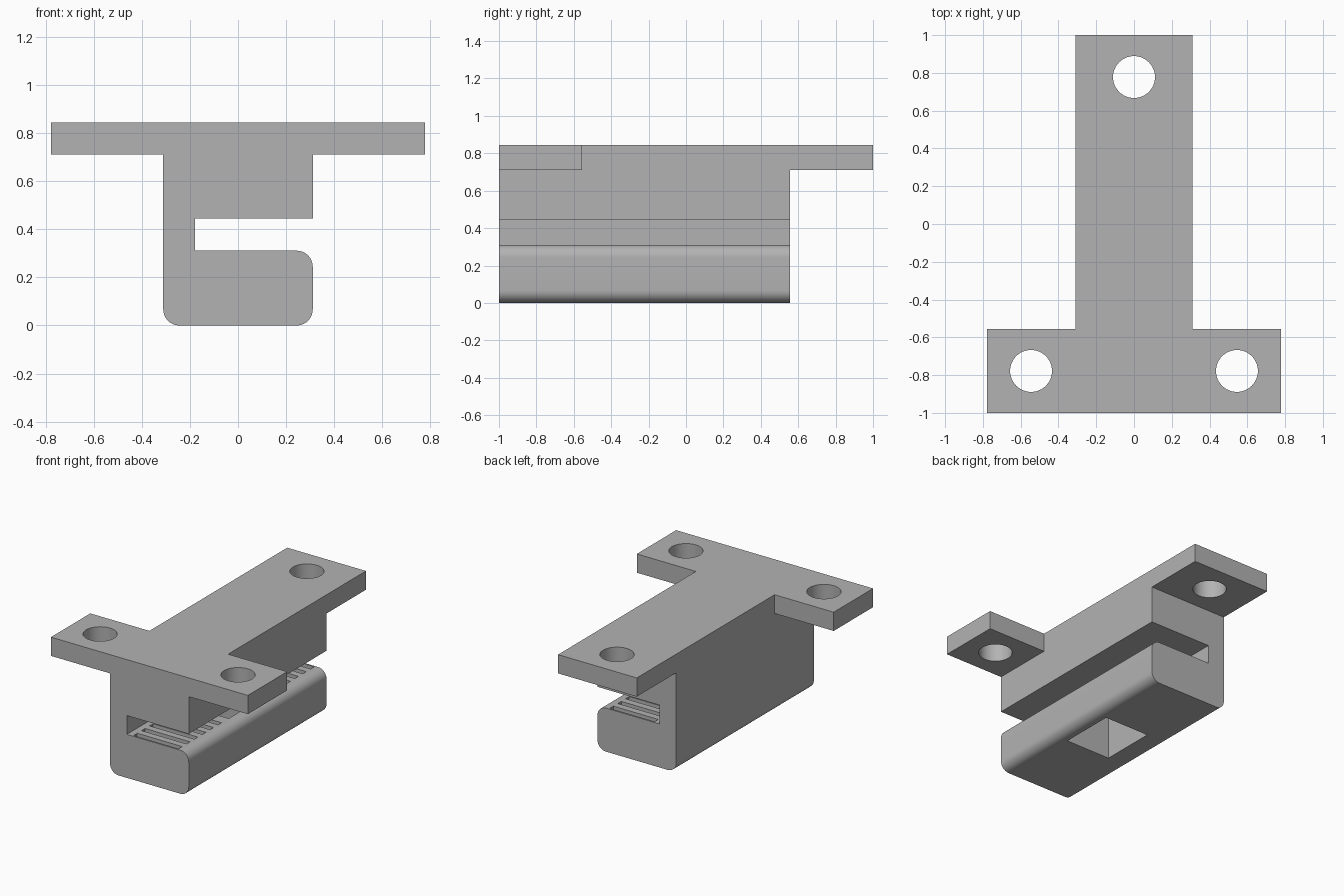
import bpy, bmesh
from math import cos, sin, radians
from mathutils import Matrix, Vector

old = bpy.data.objects.get("Cube")
if old:
    bpy.data.objects.remove(old, do_unlink=True)

grey = bpy.data.materials.new("mid grey")
grey.use_nodes = True
COLOUR = (0.45, 0.45, 0.45, 1)
grey.diffuse_color = COLOUR
grey.node_tree.nodes["Principled BSDF"].inputs["Base Color"].default_value = COLOUR

FRONT, BACK, BODY_BACK = -1.0, 1.0, 0.555
HALF_BODY, HALF_WING = 0.311, 0.778
PLATE_LOW, TOP = 0.711, 0.845
SLOT_LOW, SLOT_HIGH, SLOT_INNER = 0.311, 0.445, -0.178
FILLET = 0.067
MID_Y = (FRONT + BODY_BACK) / 2
TROUGH = (-0.133, 0.222)


def link(name, bm):
    bmesh.ops.recalc_face_normals(bm, faces=bm.faces)
    mesh = bpy.data.meshes.new(name)
    bm.to_mesh(mesh)
    bm.free()
    mesh.materials.append(grey)
    obj = bpy.data.objects.new(name, mesh)
    bpy.context.scene.collection.objects.link(obj)
    return obj


def prism(name, points, direction):
    """Extrude a closed outline along a direction."""
    bm = bmesh.new()
    face = bm.faces.new([bm.verts.new(p) for p in points])
    new = bmesh.ops.extrude_face_region(bm, geom=[face])["geom"]
    verts = [v for v in new if isinstance(v, bmesh.types.BMVert)]
    bmesh.ops.translate(bm, verts=verts, vec=Vector(direction))
    return link(name, bm)


def add_box(bm, x, y, z):
    size = Matrix.Diagonal((x[1] - x[0], y[1] - y[0], z[1] - z[0], 1))
    place = Matrix.Translation((sum(x) / 2, sum(y) / 2, sum(z) / 2))
    bmesh.ops.create_cube(bm, size=1, matrix=place @ size)


def fillet(cx, cz, start):
    """Quarter arc running clockwise from the start angle."""
    return [(cx + FILLET * cos(radians(start - 90 * i / 10)),
             cz + FILLET * sin(radians(start - 90 * i / 10))) for i in range(11)]


def boolean(target, other, operation):
    mod = target.modifiers.new(operation.lower(), "BOOLEAN")
    mod.operation, mod.solver, mod.object = operation, "EXACT", other
    bpy.context.view_layer.objects.active = target
    bpy.ops.object.modifier_apply(modifier=mod.name)
    bpy.data.objects.remove(other, do_unlink=True)


# Hooked body profile with a side slot and rounded lower jaw
edge = HALF_BODY - FILLET
profile = [(-HALF_BODY, TOP), (HALF_BODY, TOP), (HALF_BODY, SLOT_HIGH),
           (SLOT_INNER, SLOT_HIGH), (SLOT_INNER, SLOT_LOW)]
profile += fillet(edge, SLOT_LOW - FILLET, 90)
profile += fillet(edge, FILLET, 0)
profile += fillet(-edge, FILLET, -90)
bracket = prism("clamp_bracket", [(x, FRONT, z) for x, z in profile],
                (0, BODY_BACK - FRONT, 0))

# T-shaped mounting plate
wing_back = FRONT + 0.444
half = [(HALF_WING, FRONT), (HALF_WING, wing_back), (HALF_BODY, wing_back), (HALF_BODY, BACK)]
outline = half + [(-x, y) for x, y in reversed(half)]
plate = prism("mounting_plate", [(x, y, PLATE_LOW) for x, y in outline],
              (0, 0, TOP - PLATE_LOW))
boolean(bracket, plate, "UNION")

# Screw holes
bm = bmesh.new()
for x, y in ((0, 0.778), (-0.545, -0.778), (0.545, -0.778)):
    bmesh.ops.create_cone(bm, cap_ends=True, segments=48, radius1=0.111, radius2=0.111,
                          depth=0.4, matrix=Matrix.Translation((x, y, TOP - 0.07)))
boolean(bracket, link("screw_hole_cutter", bm), "DIFFERENCE")

# Window through the lower jaw and tooth grooves on both sides of it
bm = bmesh.new()
add_box(bm, TROUGH, (MID_Y - 0.2, MID_Y + 0.2), (-0.1, SLOT_LOW + 0.05))
for side in (-1, 1):
    for i in range(6):
        y = MID_Y + side * (0.745 - 0.089 * i)
        add_box(bm, TROUGH, (y - 0.02, y + 0.02), (SLOT_LOW - 0.035, SLOT_LOW + 0.05))
boolean(bracket, link("jaw_cutter", bm), "DIFFERENCE")

# Smooth the fillets and holes, keep the edges sharp
bpy.ops.object.select_all(action="DESELECT")
bracket.select_set(True)
bpy.context.view_layer.objects.active = bracket
bpy.ops.object.shade_smooth_by_angle(angle=radians(30))
